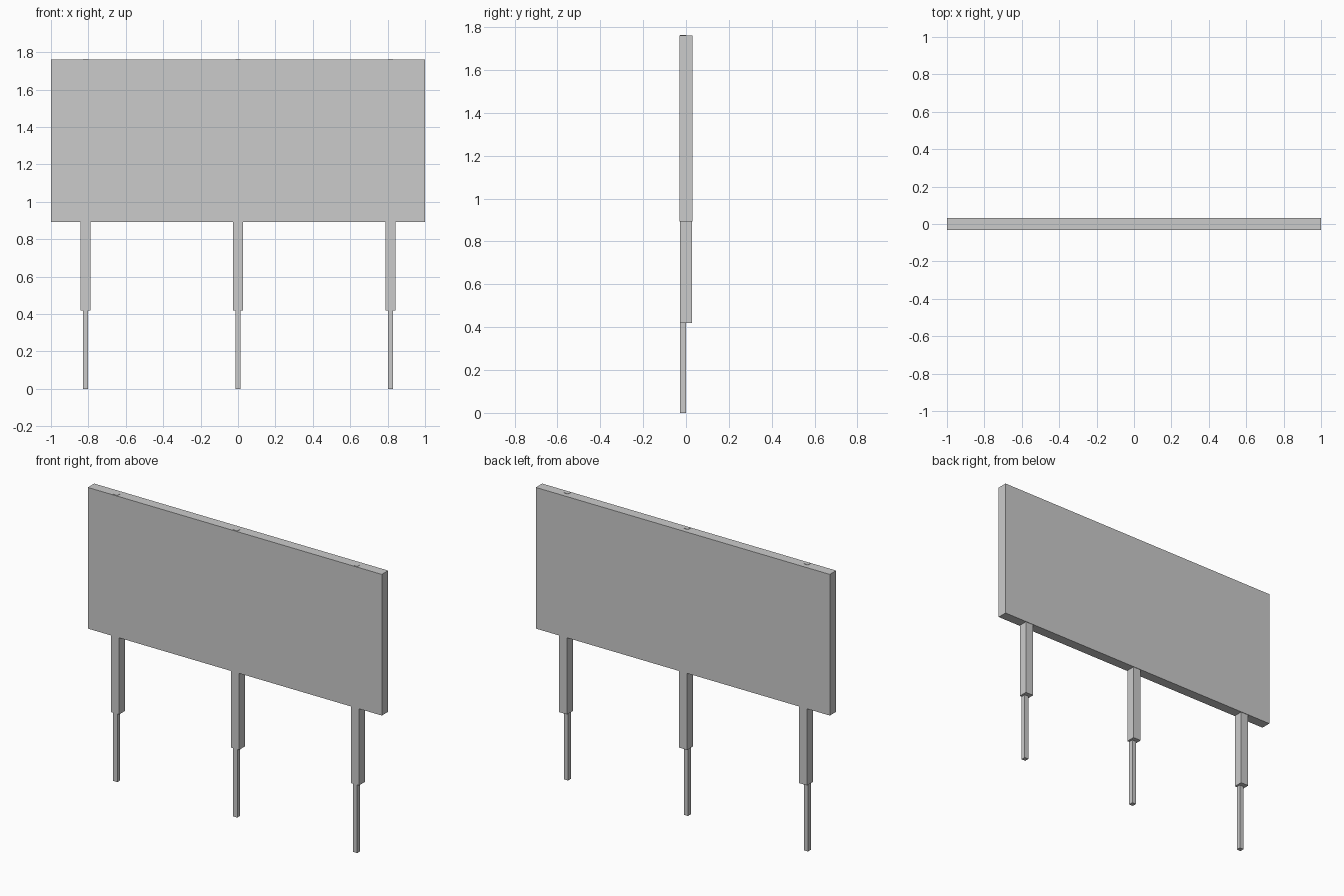
import bpy

if "Cube" in bpy.data.objects:
    bpy.data.objects.remove(bpy.data.objects["Cube"])


def box(name, x, y, z):
    """Box spanning the given (min, max) ranges."""
    bpy.ops.mesh.primitive_cube_add(size=1, location=[(a + b) / 2 for a, b in (x, y, z)])
    ob = bpy.context.object
    ob.name = name
    ob.scale = [b - a for a, b in (x, y, z)]
    bpy.ops.object.transform_apply(location=False, rotation=False, scale=True)
    return ob


# Sign board
box("sign_panel", (-1, 1), (-0.031, 0.031), (0.893, 1.761))

# Three posts: a thick sleeve below the board, and a thin stake
# running up through the sleeve and board to just above its top edge
for label, x in (("left", -0.816), ("middle", 0.0), ("right", 0.816)):
    box(f"{label}_post_sleeve", (x - 0.027, x + 0.027), (-0.028, 0.028), (0.42, 0.9))
    box(f"{label}_post_stake", (x - 0.014, x + 0.014), (-0.027, 0.001), (0.0, 1.763))
